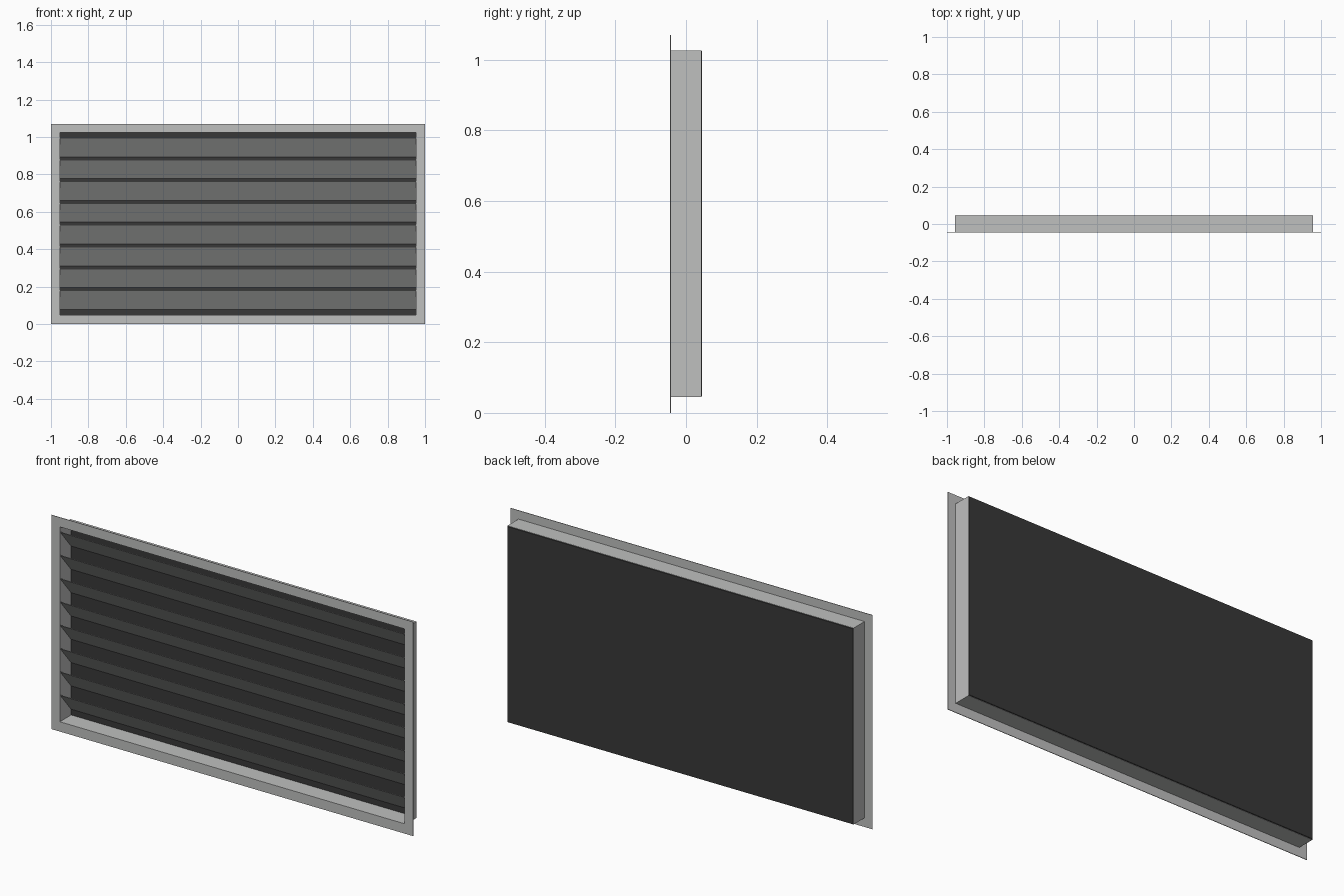
import bpy, bmesh

if "Cube" in bpy.data.objects:
    bpy.data.objects.remove(bpy.data.objects["Cube"])

W, H = 2.0, 1.07            # flange size
Y0, Y1 = -0.046, 0.046      # front and back of the model
BX, BZ0, BZ1 = 0.957, 0.045, 1.027   # outer size of the duct collar
T = 0.004                   # sheet thickness


def material(name, rgb):
    m = bpy.data.materials.new(name)
    m.diffuse_color = (*rgb, 1)
    m.use_nodes = True
    m.node_tree.nodes["Principled BSDF"].inputs["Base Color"].default_value = m.diffuse_color
    return m


grey = material("light grey metal", (0.52, 0.525, 0.52))
dark = material("dark screen", (0.04, 0.04, 0.04))


def finish(name, bm, mat):
    bmesh.ops.recalc_face_normals(bm, faces=bm.faces)
    me = bpy.data.meshes.new(name)
    bm.to_mesh(me)
    bm.free()
    me.materials.append(mat)
    ob = bpy.data.objects.new(name, me)
    bpy.context.collection.objects.link(ob)
    return ob


def ring(name, outer, inner, y0, y1, mat):
    """Rectangular frame; outer and inner are (half width, z low, z high)."""
    bm = bmesh.new()

    def loop(r, y):
        x, a, b = r
        return [bm.verts.new(p) for p in
                ((-x, y, a), (x, y, a), (x, y, b), (-x, y, b))]

    loops = [loop(outer, y0), loop(outer, y1), loop(inner, y1), loop(inner, y0)]
    for k in range(4):
        a, b = loops[k], loops[(k + 1) % 4]
        for i in range(4):
            j = (i + 1) % 4
            bm.faces.new((a[i], a[j], b[j], b[i]))
    return finish(name, bm, mat)


def extrude_x(name, profile, half, mat):
    """Extrude a (y, z) profile across the width."""
    bm = bmesh.new()
    face = bm.faces.new([bm.verts.new((-half, y, z)) for y, z in profile])
    res = bmesh.ops.extrude_face_region(bm, geom=[face])
    verts = [g for g in res["geom"] if isinstance(g, bmesh.types.BMVert)]
    bmesh.ops.translate(bm, verts=verts, vec=(2 * half, 0, 0))
    return finish(name, bm, mat)


# Front flange and the collar behind it
opening = (BX - T, BZ0 + T, BZ1 - T)
ring("front_flange", (W / 2, 0, H), opening, Y0, Y0 + 0.003, grey)
ring("duct_collar", (BX, BZ0, BZ1), opening, Y0 + 0.003, Y1 - 0.003, grey)

# Dark screen closing the back
extrude_x("back_screen", [(Y1 - 0.003, BZ0 + 0.001), (Y1, BZ0 + 0.003),
                          (Y1, BZ1 - 0.003), (Y1 - 0.003, BZ1 - 0.001)],
          BX - 0.001, dark)

# Eight slanted blades: front edge high, back edge low
for i in range(8):
    top = 0.997 - i * 0.1165
    bot = top - 0.103
    yf, yb = Y0 + 0.004, Y1 - 0.004
    extrude_x(f"louvre_blade_{i + 1}",
              [(yf, top - 0.003), (yf, top), (yb, bot + 0.003), (yb, bot)],
              BX - T, grey)
